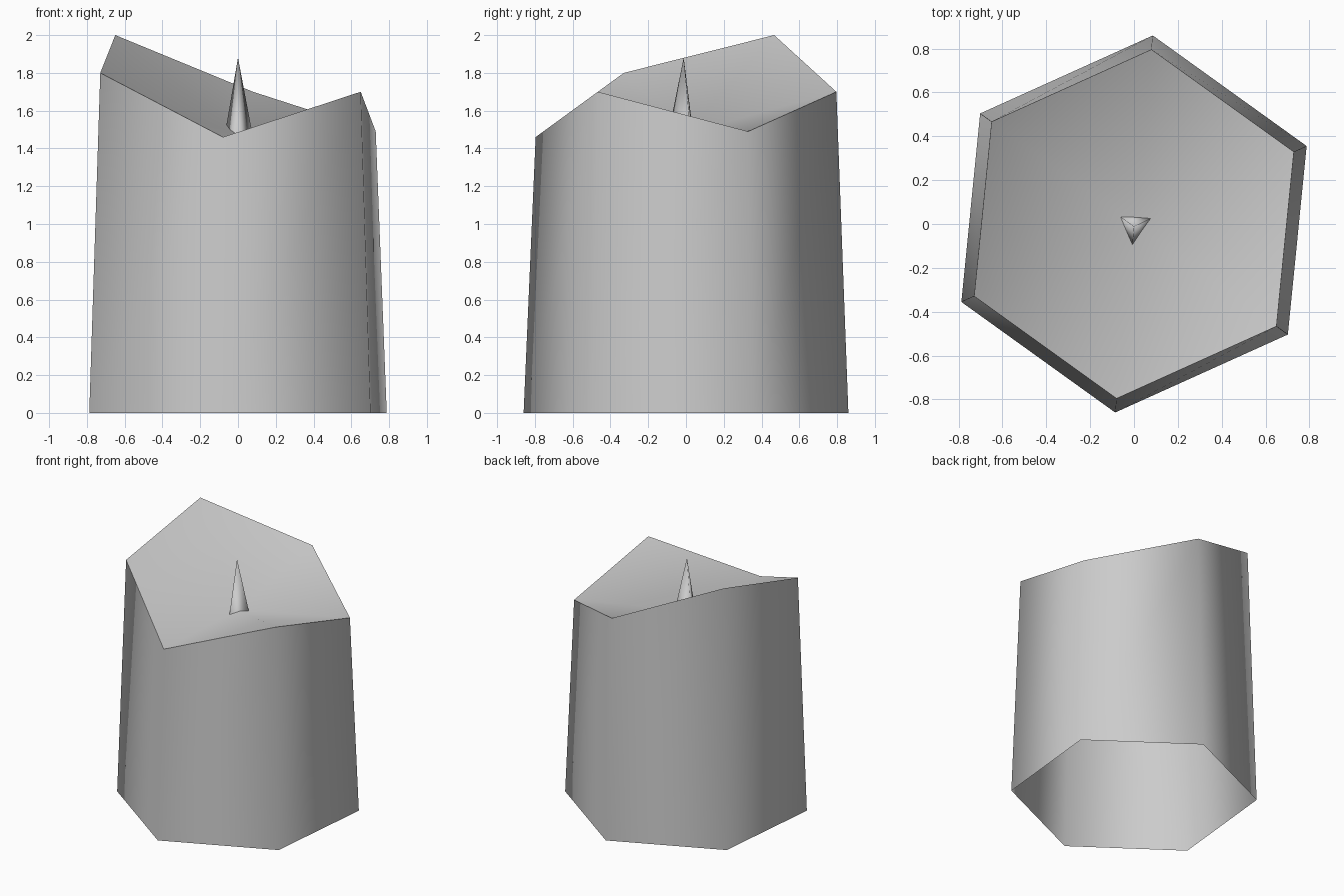
import bpy, bmesh
from math import sin, cos, radians
from mathutils import Vector

cube = bpy.data.objects.get("Cube")
if cube:
    bpy.data.objects.remove(cube, do_unlink=True)

grey = bpy.data.materials.new("plain_grey")
grey.use_nodes = True
COLOUR = (0.6, 0.6, 0.6, 1)
grey.diffuse_color = COLOUR
grey.node_tree.nodes["Principled BSDF"].inputs["Base Color"].default_value = COLOUR


def ring(bm, radius, start, heights, centre=(0, 0)):
    """Regular polygon of vertices, one for each height."""
    n = len(heights)
    angles = [radians(start + 360 * i / n) for i in range(n)]
    return [bm.verts.new((centre[0] + radius * cos(a), centre[1] + radius * sin(a), z))
            for a, z in zip(angles, heights)]


def fan(bm, verts, tip):
    """Triangles from a ring up or down to a centre point."""
    top = bm.verts.new(tip)
    for i, v in enumerate(verts):
        bm.faces.new((v, verts[(i + 1) % len(verts)], top))


def finish(bm, name):
    mesh = bpy.data.meshes.new(name)
    for f in bm.faces:
        f.smooth = True
    bm.to_mesh(mesh)
    bm.free()
    mesh.materials.append(grey)
    obj = bpy.data.objects.new(name, mesh)
    bpy.context.collection.objects.link(obj)
    return obj


# Candle body: tapered six-sided wall, open below, uneven rim and sunken top
bm = bmesh.new()
rim_heights = [1.49, 1.70, 2.0, 1.80, 1.46, 1.70]
base = ring(bm, 0.864, 24.3, [0] * 6)
rim = ring(bm, 0.80, 24.3, rim_heights)
for i in range(6):
    j = (i + 1) % 6
    bm.faces.new((base[i], base[j], rim[j], rim[i]))
fan(bm, rim, (0, 0, 1.48))
for i in range(6):
    bm.edges.get((rim[i], rim[(i + 1) % 6])).smooth = False
finish(bm, "candle_body")

# Wick: three-sided spike rising from the hollow
bm = bmesh.new()
foot = ring(bm, 0.09, 25, [1.45] * 3, (0, -0.01))
fan(bm, foot, (0, -0.012, 1.88))
finish(bm, "wick")
